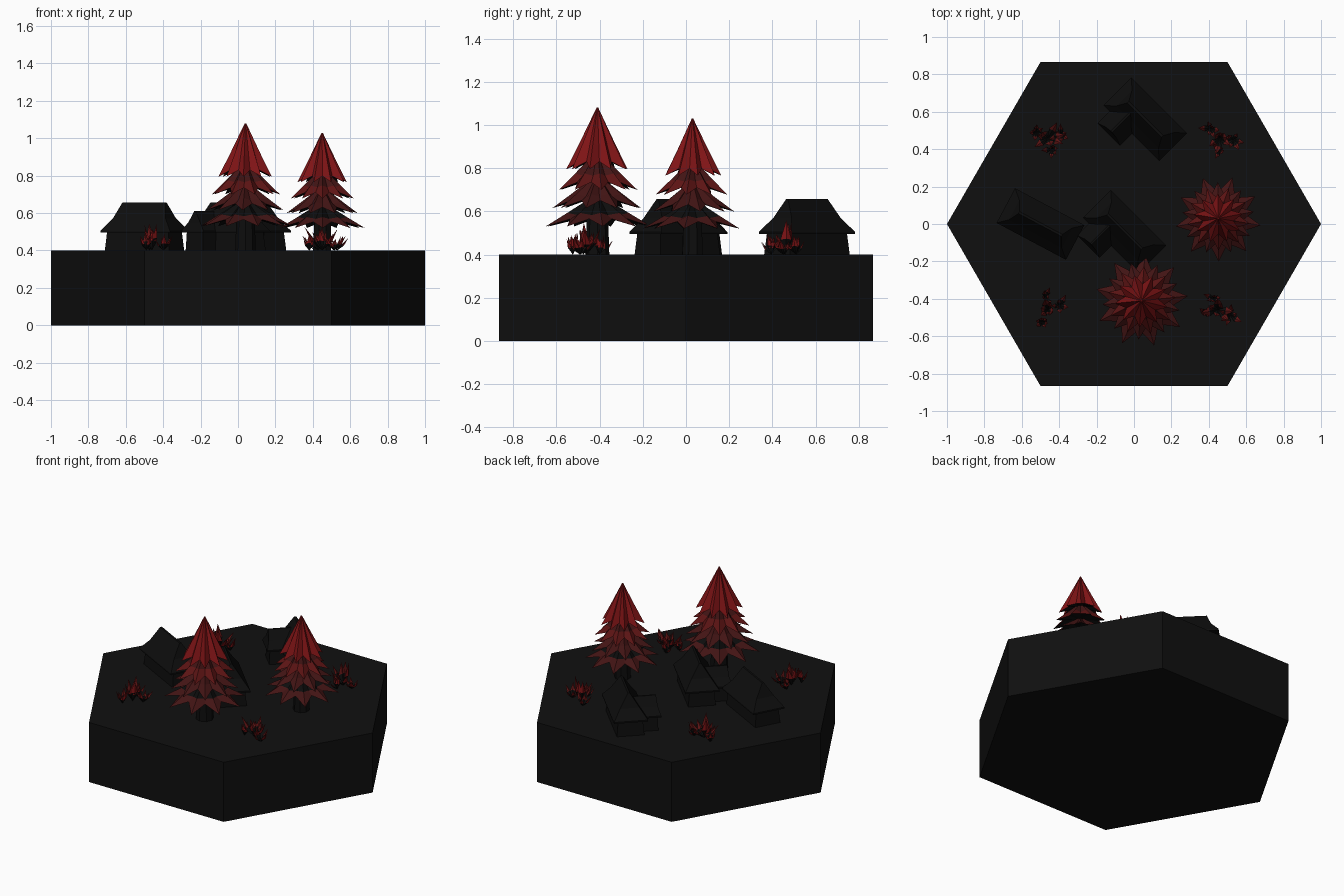
import bpy, bmesh, random
from math import sin, cos, pi, radians
from mathutils import Vector, Matrix

random.seed(4)
GROUND = 0.4

cube = bpy.data.objects.get("Cube")
if cube:
    bpy.data.objects.remove(cube, do_unlink=True)


def material(name, rgb):
    m = bpy.data.materials.new(name)
    m.use_nodes = True
    m.diffuse_color = (*rgb, 1)
    bsdf = m.node_tree.nodes["Principled BSDF"]
    bsdf.inputs["Base Color"].default_value = (*rgb, 1)
    return m


BLACK, SOOT, DARK, DEEP, RED = range(5)
MATS = [
    material("ground black", (0.005, 0.005, 0.005)),
    material("soot black", (0.004, 0.004, 0.004)),
    material("dark red", (0.055, 0.007, 0.007)),
    material("deep red", (0.11, 0.007, 0.007)),
    material("bright red", (0.22, 0.007, 0.008)),
]


def finish(bm, name, location=(0, 0, 0), turn=0, scale=1):
    bmesh.ops.recalc_face_normals(bm, faces=bm.faces[:])
    mesh = bpy.data.meshes.new(name)
    bm.to_mesh(mesh)
    bm.free()
    for m in MATS:
        mesh.materials.append(m)
    ob = bpy.data.objects.new(name, mesh)
    ob.location = location
    ob.rotation_euler.z = radians(turn)
    ob.scale = (scale,) * 3
    bpy.context.collection.objects.link(ob)
    return ob


def loft(bm, rings, mats, cap=True):
    """Bridge equal rings of points; one material per band, ends capped."""
    loops = [[bm.verts.new(p) for p in ring] for ring in rings]
    n = len(loops[0])
    for a, b, mat in zip(loops, loops[1:], mats):
        for i in range(n):
            j = (i + 1) % n
            bm.faces.new((a[i], a[j], b[j], b[i])).material_index = mat
    if cap:
        for loop, mat in ((loops[0], mats[0]), (loops[-1], mats[-1])):
            bm.faces.new(loop).material_index = mat


def circle(n, r, z, start=0.0):
    return [(r * cos(start + 2 * pi * i / n), r * sin(start + 2 * pi * i / n), z)
            for i in range(n)]


def star(n, tip_r, tip_z, valley_r, valley_z, start):
    ring = []
    for i in range(2 * n):
        a = start + pi * i / n
        r, z = (valley_r, valley_z) if i % 2 else (tip_r, tip_z)
        ring.append((r * cos(a), r * sin(a), z))
    return ring


# Hexagonal ground tile
bm = bmesh.new()
loft(bm, [circle(6, 1, 0), circle(6, 1, GROUND)], [BLACK])
finish(bm, "ground_tile")


# Conifers: stacked jagged skirts on a trunk
def tree(name, x, y, scale, turn):
    bm = bmesh.new()
    loft(bm, [circle(8, 0.055, 0), circle(8, 0.045, 0.3)], [SOOT])
    # tip radius, tip height, top height, inner and outer colour
    tiers = [(0.25, 0.13, 0.28, SOOT, DARK), (0.21, 0.215, 0.37, DARK, DARK),
             (0.185, 0.3, 0.48, DARK, DEEP), (0.145, 0.395, 0.68, RED, RED)]
    n = 9
    for k, (r, low, top, inner, outer) in enumerate(tiers):
        start = k * pi / n + 0.1
        drop = top - low
        mid = low + drop * 0.42
        loft(bm, [star(n, 0.03, low + 0.05, 0.03, low + 0.05, start),
                  star(n, r, low, r * 0.62, low + 0.035, start),
                  star(n, r * 0.58, mid, r * 0.44, mid - 0.01, start),
                  star(n, 0.004, top, 0.004, top, start)],
             [SOOT, outer, inner])
    finish(bm, name, (x, y, GROUND), turn, scale)


tree("tall_tree", 0.04, -0.41, 1, 0)
tree("short_tree", 0.45, 0.03, 0.925, 25)


# Huts: tapered walls under a curved hipped roof
def oblong(length, width, z, at=(0, 0)):
    return [(at[0] + sx * length / 2, at[1] + sy * width / 2, z)
            for sx, sy in ((1, 1), (-1, 1), (-1, -1), (1, -1))]


def hut(name, x, y, turn, wing):
    bm = bmesh.new()
    loft(bm, [oblong(0.39, 0.17, 0), oblong(0.37, 0.15, 0.11)], [SOOT])
    loft(bm, [oblong(0.42, 0.21, 0.095), oblong(0.42, 0.21, 0.105),
              oblong(0.32, 0.12, 0.17), oblong(0.26, 0.012, 0.257)], [SOOT] * 3)
    if wing:
        at = (-0.08, -0.1)
        loft(bm, [oblong(0.13, 0.16, 0, at), oblong(0.12, 0.15, 0.11, at)], [SOOT])
        loft(bm, [oblong(0.17, 0.19, 0.095, at), oblong(0.17, 0.19, 0.105, at),
                  oblong(0.09, 0.16, 0.15, at), oblong(0.01, 0.15, 0.21, at)],
             [SOOT] * 3)
    finish(bm, name, (x, y, GROUND), turn)


hut("left_hut", -0.5, 0, -28, False)
hut("middle_hut", -0.05, -0.04, -45, True)
hut("back_hut", 0.06, 0.56, -45, True)


# Bushes: tufts of pointed leaves, dark at the root and red at the tip
def leaf(bm, root, azimuth, lift, length):
    w = length * 0.16
    turn = (Matrix.Translation(root) @ Matrix.Rotation(azimuth, 4, 'Z')
            @ Matrix.Rotation(pi / 2 - lift, 4, 'Y'))
    spots = [(0, 0, 0), (0, w, length * 0.45), (w * 0.4, 0, length * 0.5),
             (0, -w, length * 0.45), (-w * 0.4, 0, length * 0.5),
             (-length * 0.1, 0, length)]
    v = [bm.verts.new(turn @ Vector(p)) for p in spots]
    for i in range(1, 5):
        j = i % 4 + 1
        bm.faces.new((v[0], v[i], v[j])).material_index = SOOT
        bm.faces.new((v[5], v[i], v[j])).material_index = RED if i < 3 else DEEP


def bush(name, x, y, turn):
    bm = bmesh.new()
    tufts = [(0, 0, 0.15, 7), (0.07, -0.01, 0.09, 6),
             (-0.05, 0.05, 0.1, 6), (0, -0.065, 0.09, 6)]
    for tx, ty, size, count in tufts:
        for i in range(count):
            leaf(bm, Vector((tx, ty, 0)), 2 * pi * i / count + random.uniform(-0.3, 0.3),
                 radians(random.uniform(35, 75)), size * random.uniform(0.75, 1.1))
    finish(bm, name, (x, y, GROUND), turn)


bush("back_right_bush", -0.46, 0.46, 20)
bush("back_left_bush", 0.46, 0.46, 0)
bush("front_right_bush", -0.46, -0.46, 110)
bush("front_left_bush", 0.45, -0.46, 200)
